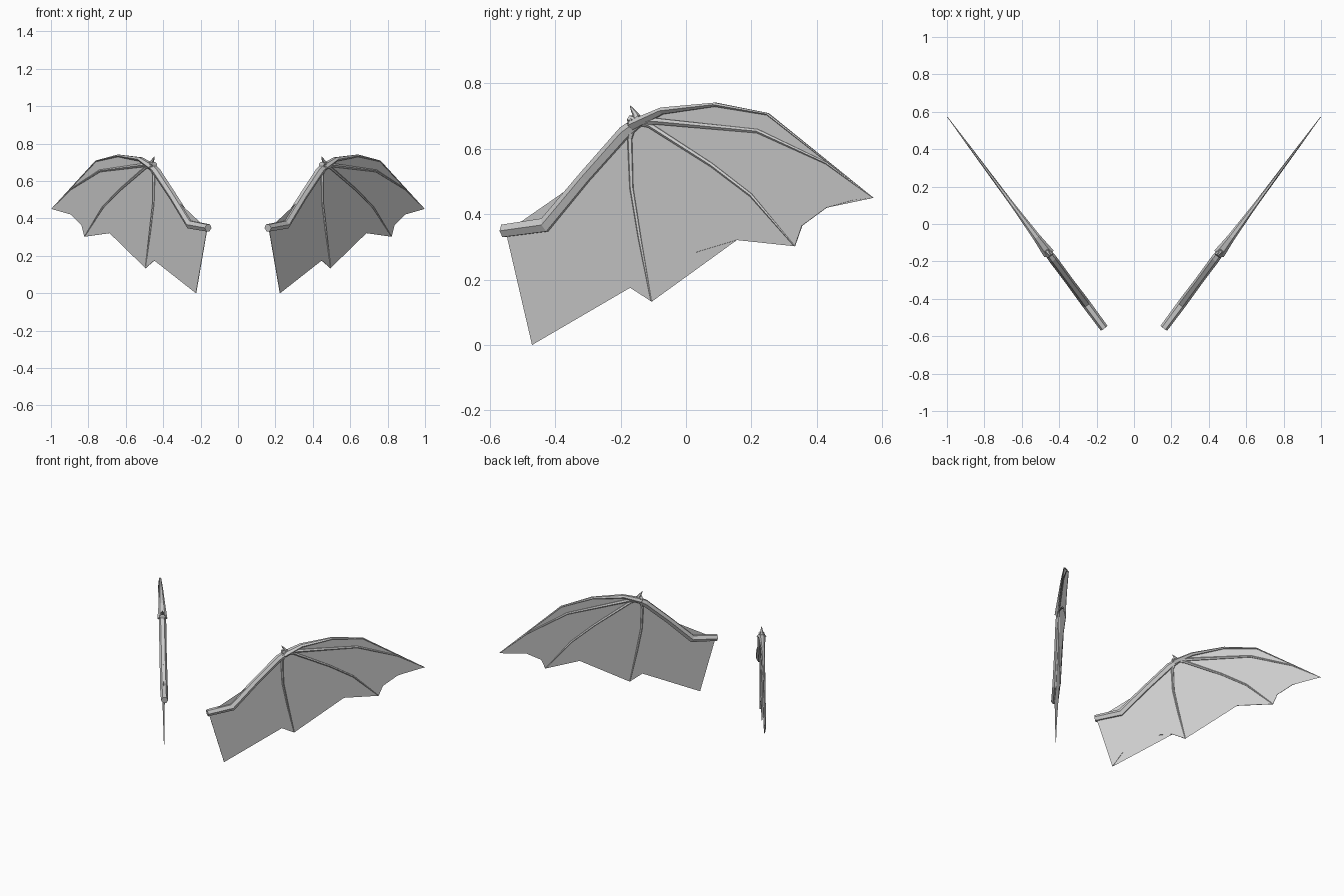
import bpy, bmesh, math
from mathutils import Vector

if "Cube" in bpy.data.objects:
    bpy.data.objects.remove(bpy.data.objects["Cube"])

# Each wing lies in a vertical plane; points are given as (y, z) in side view
SLOPE = 0.742
NORMAL = Vector((1, -SLOPE, 0)).normalized()


def on_wing(y, z):
    return Vector((0.573 + SLOPE * y, y, z))


def finish(name, bm):
    bmesh.ops.recalc_face_normals(bm, faces=bm.faces)
    mesh = bpy.data.meshes.new(name)
    bm.to_mesh(mesh)
    bm.free()
    obj = bpy.data.objects.new(name, mesh)
    bpy.context.collection.objects.link(obj)
    mirror = obj.modifiers.new("Mirror", 'MIRROR')
    mirror.use_mirror_merge = False
    return obj


def bone(name, path, depth=1.0, sides=6):
    """Tapered faceted tube along (y, z, radius) points."""
    bm = bmesh.new()
    pts = [on_wing(y, z) for y, z, r in path]
    rings = []
    for i, p in enumerate(pts):
        dirs = []
        if i > 0:
            dirs.append((p - pts[i - 1]).normalized())
        if i < len(pts) - 1:
            dirs.append((pts[i + 1] - p).normalized())
        tangent = sum(dirs, Vector()).normalized()
        miter = 1 / max(0.7, tangent.dot(dirs[0]))
        side = tangent.cross(NORMAL).normalized()
        r = path[i][2]
        ring = []
        for k in range(sides):
            a = 2 * math.pi * k / sides
            ring.append(bm.verts.new(p + NORMAL * (r * depth * math.cos(a))
                                     + side * (r * miter * math.sin(a))))
        rings.append(ring)
    for a, b in zip(rings, rings[1:]):
        for k in range(sides):
            n = (k + 1) % sides
            bm.faces.new((a[k], a[n], b[n], b[k]))
    bm.faces.new(rings[0])
    bm.faces.new(rings[-1])
    return finish(name, bm)


# Skin: scalloped trailing edge, closed along the arm and leading finger
outline = [(0.573, 0.45), (0.51, 0.443), (0.43, 0.42), (0.355, 0.365), (0.333, 0.302),
           (0.155, 0.321), (0.035, 0.285), (-0.055, 0.215), (-0.105, 0.133),
           (-0.17, 0.175), (-0.23, 0.182), (-0.305, 0.158), (-0.36, 0.13),
           (-0.42, 0.087), (-0.47, 0.0), (-0.55, 0.345), (-0.428, 0.365),
           (-0.305, 0.515), (-0.185, 0.648), (-0.07, 0.718), (0.09, 0.737),
           (0.25, 0.708)]
bm = bmesh.new()
layers = [[bm.verts.new(on_wing(y, z) + NORMAL * off) for y, z in outline]
          for off in (-0.0015, 0.0015)]
caps = [bm.faces.new(layer) for layer in layers]
for i in range(len(outline)):
    j = (i + 1) % len(outline)
    bm.faces.new((layers[0][i], layers[0][j], layers[1][j], layers[1][i]))
bmesh.ops.triangulate(bm, faces=caps)
finish("wing_membrane", bm)

# Arm from the root to the wrist
bone("wing_arm", [(-0.557, 0.349, 0.022), (-0.428, 0.367, 0.024), (-0.305, 0.515, 0.022),
                  (-0.185, 0.650, 0.023), (-0.135, 0.688, 0.018)])

# Fingers fanning out from the wrist
bone("leading_finger", [(-0.16, 0.672, 0.018), (-0.07, 0.716, 0.012), (0.09, 0.735, 0.007),
                        (0.25, 0.706, 0.004), (0.572, 0.45, 0.001)], 1.7)
bone("second_finger", [(-0.17, 0.678, 0.014), (-0.09, 0.684, 0.011), (0.22, 0.654, 0.007),
                       (0.43, 0.556, 0.004), (0.572, 0.45, 0.001)], 1.3)
bone("third_finger", [(-0.17, 0.69, 0.014), (-0.11, 0.672, 0.009), (0.08, 0.55, 0.007),
                      (0.20, 0.458, 0.006), (0.332, 0.303, 0.002)], 1.3)
bone("fourth_finger", [(-0.155, 0.69, 0.015), (-0.17, 0.63, 0.009), (-0.165, 0.48, 0.007),
                       (-0.14, 0.325, 0.006), (-0.106, 0.136, 0.002)], 1.3)

# Small hooked claw on the wrist
bone("wrist_claw", [(-0.145, 0.675, 0.017), (-0.153, 0.703, 0.010),
                    (-0.163, 0.718, 0.006), (-0.171, 0.732, 0.001)])
